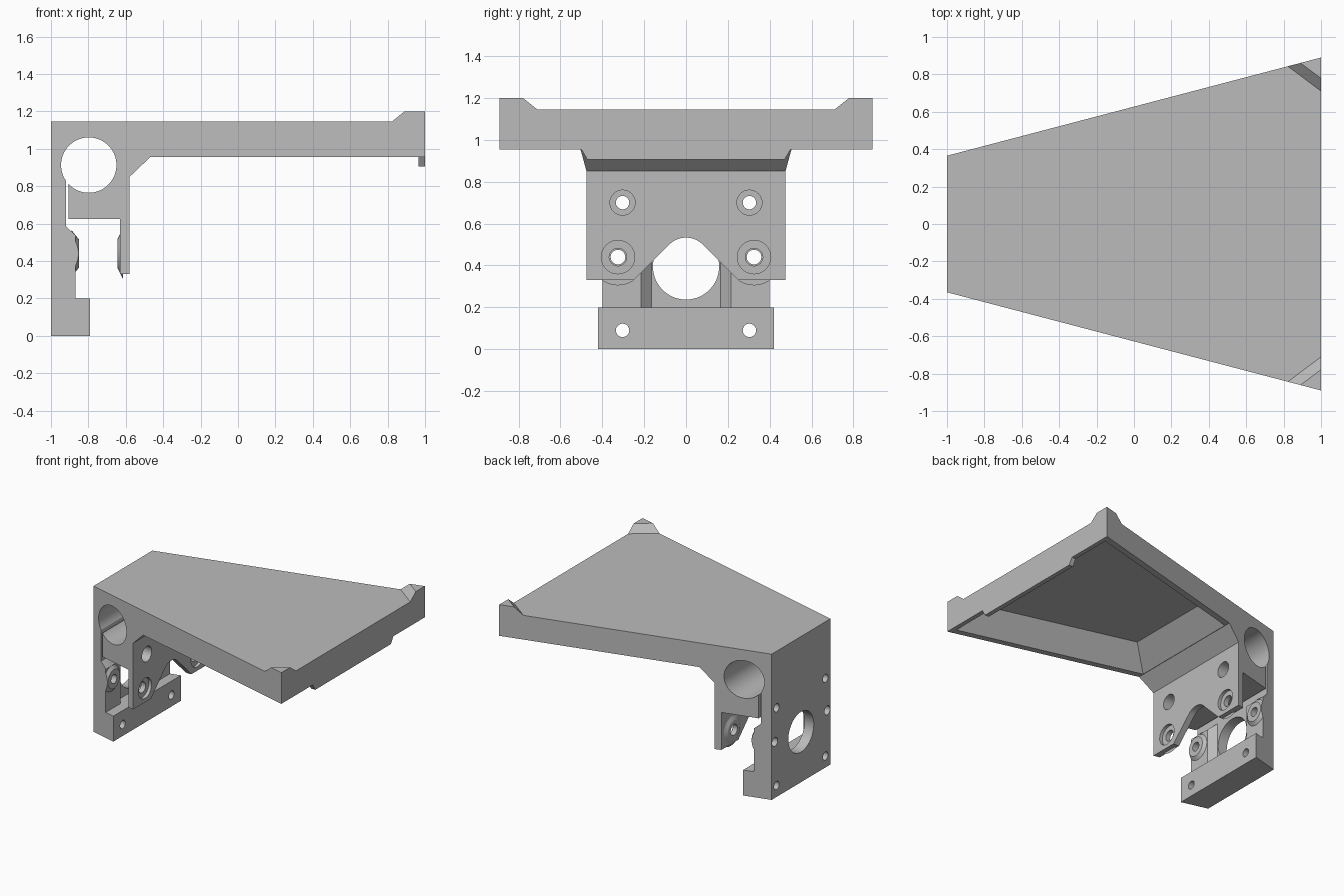
import bpy
import bmesh
from math import cos, sin, radians, atan2
from mathutils import Matrix

cube = bpy.data.objects.get("Cube")
if cube:
    bpy.data.objects.remove(cube, do_unlink=True)


def make_object(name, bm):
    bmesh.ops.recalc_face_normals(bm, faces=bm.faces)
    mesh = bpy.data.meshes.new(name)
    bm.to_mesh(mesh)
    bm.free()
    obj = bpy.data.objects.new(name, mesh)
    bpy.context.collection.objects.link(obj)
    return obj


def prism(name, profile, lo, hi, turn=0.0):
    """Extrude an (x, z) profile along y, then turn it about z."""
    bm = bmesh.new()
    face = bm.faces.new([bm.verts.new((x, lo, z)) for x, z in profile])
    moved = bmesh.ops.extrude_face_region(bm, geom=[face])["geom"]
    verts = [v for v in moved if isinstance(v, bmesh.types.BMVert)]
    bmesh.ops.translate(bm, verts=verts, vec=(0, hi - lo, 0))
    bm.transform(Matrix.Rotation(turn, 4, "Z"))
    return make_object(name, bm)


def hull(name, points):
    bm = bmesh.new()
    for p in points:
        bm.verts.new(p)
    bmesh.ops.convex_hull(bm, input=bm.verts)
    bmesh.ops.dissolve_limit(bm, angle_limit=radians(0.5),
                             verts=bm.verts, edges=bm.edges)
    return make_object(name, bm)


def rod(name, x0, x1, y, z, r0, r1=None, segments=48):
    """Round bar or cone along x."""
    bm = bmesh.new()
    place = Matrix.Translation(((x0 + x1) / 2, y, z)) @ Matrix.Rotation(radians(90), 4, "Y")
    bmesh.ops.create_cone(bm, cap_ends=True, segments=segments, radius1=r0,
                          radius2=r0 if r1 is None else r1, depth=x1 - x0, matrix=place)
    return make_object(name, bm)


def combine(target, tool, operation):
    mod = target.modifiers.new(tool.name, "BOOLEAN")
    mod.operation = operation
    mod.solver = "EXACT"
    mod.object = tool
    bpy.context.view_layer.objects.active = target
    bpy.ops.object.modifier_apply(modifier=mod.name)
    bpy.data.objects.remove(tool, do_unlink=True)


def half_width(x):
    return 0.6275 + 0.2625 * x


# Main bracket: side profile with base foot, clamp slot, front leg and shelf
body = prism("shelf_bracket", [
    (-1, 0), (-0.79, 0), (-0.79, 0.2), (-0.87, 0.2), (-0.87, 0.54),
    (-0.92, 0.585), (-0.92, 0.85), (-0.905, 0.85), (-0.905, 0.625),
    (-0.63, 0.625), (-0.63, 0.33), (-0.58, 0.33), (-0.58, 0.85),
    (-0.47, 0.955), (1.1, 0.955), (1.1, 1.145), (-1, 1.145)], -1, 1)

# Raised corner stops on the shelf
for side in (1, -1):
    combine(body, prism("corner_stop", [(1.113, 1.09), (1.223, 1.2), (1.6, 1.2), (1.6, 1.09)],
                        -0.6, 0.6, side * atan2(0.8, 0.6)), "UNION")

# Lip under the shelf's end edge
combine(body, prism("end_lip", [(-0.5, 1), (-0.5, 0.955), (-0.47, 0.905),
                                (0.47, 0.905), (0.5, 0.955), (0.5, 1)],
                    -1.1, -0.965, radians(90)), "UNION")

# Conical bosses facing each other between the plates
for side in (1, -1):
    combine(body, rod("back_boss", -0.89, -0.85, side * 0.325, 0.44, 0.125, 0.075), "UNION")
    combine(body, rod("front_boss", -0.645, -0.615, side * 0.325, 0.44, 0.075, 0.135), "UNION")

# Tapered plan outline trims everything
combine(body, hull("plan_outline", [(x, s * half_width(x), z) for x in (-1, 1)
                                    for s in (1, -1) for z in (-0.1, 1.4)]), "INTERSECT")

# Hollow underside with sloping walls
pocket = []
for z, inset in ((0.94, 0), (0.955, 0), (1.11, 0.155)):
    for x in (-0.467 + inset, 0.965 - inset):
        w = half_width(x) - 0.05 - inset * 1.03
        pocket += [(x, w, z), (x, -w, z)]
combine(body, hull("underside_pocket", pocket), "DIFFERENCE")

# Cross bore for the clamp
bm = bmesh.new()
bmesh.ops.create_cone(bm, cap_ends=True, segments=72, radius1=0.148, radius2=0.148, depth=2,
                      matrix=Matrix.Translation((-0.798, 0, 0.913)) @ Matrix.Rotation(radians(90), 4, "X"))
combine(body, make_object("clamp_bore", bm), "DIFFERENCE")

# Channel and round opening in the back plate
combine(body, hull("back_channel", [(x, s * y, z) for x, y in ((-0.92, 0.165), (-0.77, 0.315))
                                    for s in (1, -1) for z in (0.2, 0.6)]), "DIFFERENCE")
combine(body, rod("back_opening", -1.1, -0.8, 0, 0.395, 0.158, segments=72), "DIFFERENCE")

# Rounded notch in the front leg
notch = [(-0.28, 0.3), (0.28, 0.3)]
notch += [(0.113 * cos(radians(a)), 0.42 + 0.113 * sin(radians(a))) for a in range(45, 136, 6)]
combine(body, prism("leg_notch", notch, 0.5, 0.7, radians(90)), "DIFFERENCE")

# Screw holes and counterbores
for side in (1, -1):
    outer, inner = side * 0.325, side * 0.303
    for x0, x1, y, z, r in (
            (-1.1, -0.7, inner, 0.09, 0.032),
            (-1.1, -0.5, inner, 0.7, 0.032),
            (-0.74, -0.5, inner, 0.7, 0.06),
            (-1.1, -0.75, outer, 0.44, 0.035),
            (-0.75, -0.5, outer, 0.44, 0.042),
            (-0.605, -0.5, outer, 0.44, 0.08)):
        combine(body, rod("screw_hole", x0, x1, y, z, r, segments=32), "DIFFERENCE")

# Plain grey finish
grey = bpy.data.materials.new("plain_grey")
grey.use_nodes = True
grey.diffuse_color = (0.5, 0.5, 0.5, 1)
grey.node_tree.nodes["Principled BSDF"].inputs["Base Color"].default_value = (0.5, 0.5, 0.5, 1)
body.data.materials.clear()
body.data.materials.append(grey)

bpy.ops.object.select_all(action="DESELECT")
body.select_set(True)
bpy.context.view_layer.objects.active = body
bpy.ops.object.shade_smooth_by_angle(angle=radians(25))
